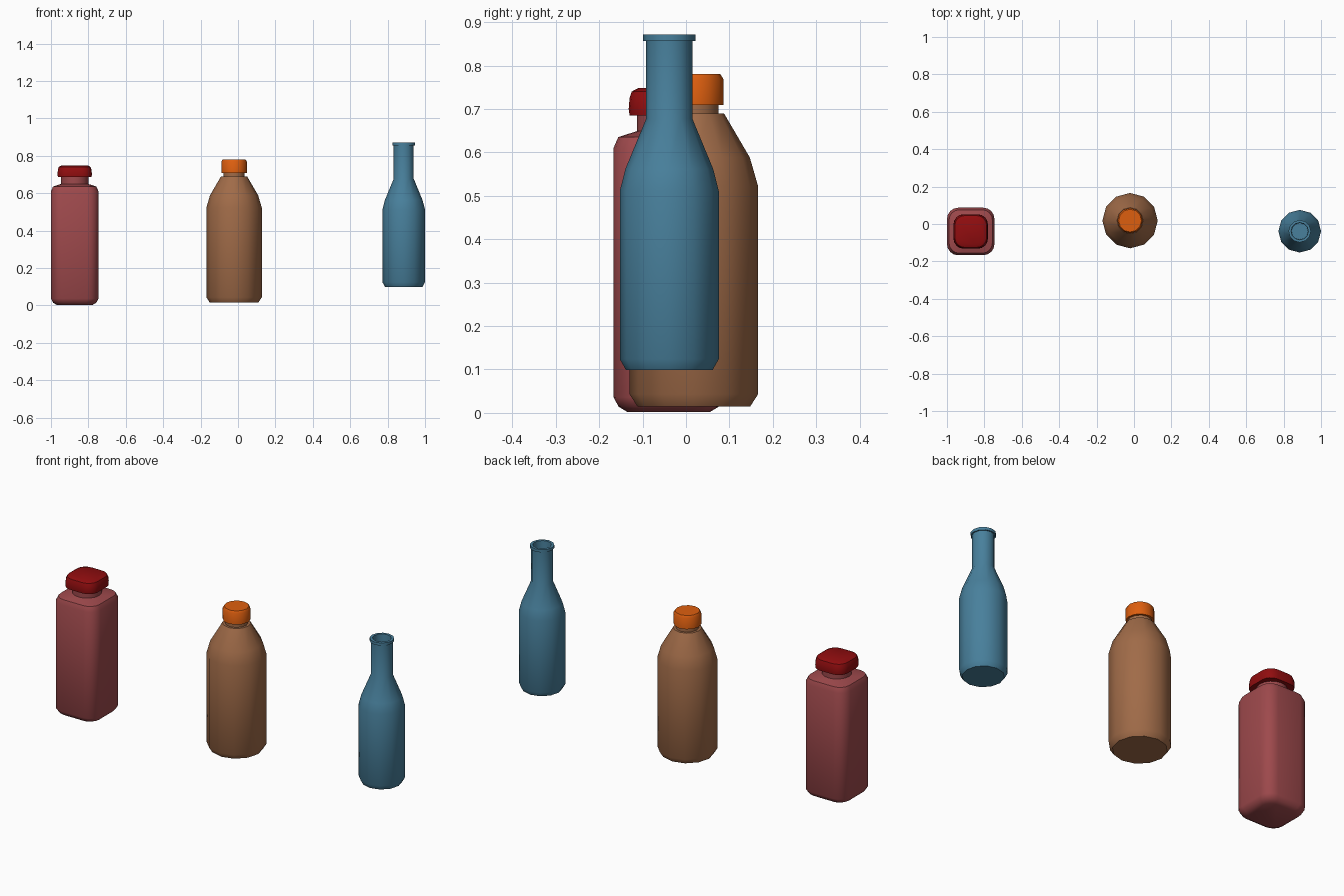
import bpy, bmesh, math

if "Cube" in bpy.data.objects:
    bpy.data.objects.remove(bpy.data.objects["Cube"])


def material(name, rgb):
    """Flat colour from sRGB 0-255 values, stored as linear."""
    lin = [(c / 255 / 12.92) if c < 10 else ((c / 255 + 0.055) / 1.055) ** 2.4 for c in rgb]
    m = bpy.data.materials.new(name)
    m.diffuse_color = (*lin, 1)
    m.use_nodes = True
    m.node_tree.nodes["Principled BSDF"].inputs["Base Color"].default_value = m.diffuse_color
    return m


def ring(half, corner, segs):
    """Rounded square outline; corner == half gives a circle."""
    pts = []
    for q in range(4):
        base = q * math.pi / 2
        sx, sy = [(1, 1), (-1, 1), (-1, -1), (1, -1)][q]
        for i in range(segs + 1):
            a = base + i * math.pi / 2 / segs
            pts.append((sx * (half - corner) + corner * math.cos(a),
                        sy * (half - corner) + corner * math.sin(a)))
    return pts


def loft(name, centre, profile, mat, segs=3, sharp=34):
    """Stack rings given as (z, half width[, corner radius]) and cap both ends."""
    bm = bmesh.new()
    rings = []
    for z, half, *corner in profile:
        rings.append([bm.verts.new((x, y, z))
                      for x, y in ring(half, corner[0] if corner else half, segs)])
    n = len(rings[0])
    for a, b in zip(rings, rings[1:]):
        for i in range(n):
            j = (i + 1) % n
            bm.faces.new((a[i], a[j], b[j], b[i]))
    bm.faces.new(rings[0][::-1])
    bm.faces.new(rings[-1])
    bmesh.ops.remove_doubles(bm, verts=bm.verts, dist=1e-5)
    bmesh.ops.recalc_face_normals(bm, faces=bm.faces)
    for f in bm.faces:
        f.smooth = True
    for e in bm.edges:
        e.smooth = e.calc_face_angle(0) < math.radians(sharp)
    me = bpy.data.meshes.new(name)
    bm.to_mesh(me)
    bm.free()
    me.materials.append(mat)
    ob = bpy.data.objects.new(name, me)
    ob.location = (*centre, 0)
    bpy.context.collection.objects.link(ob)
    return ob


red = material("dusty red", (158, 73, 76))
dark_red = material("dark red", (145, 13, 15))
brown = material("brown", (160, 107, 72))
orange = material("orange", (222, 95, 15))
blue = material("steel blue", (72, 128, 156))

# Square red bottle with a round neck
RED = (-0.873, -0.040)
loft("square_bottle_body", RED, [
    (0.002, 0.095, 0.045), (0.014, 0.115, 0.055), (0.036, 0.127, 0.06),
    (0.610, 0.127, 0.06), (0.635, 0.116, 0.055), (0.649, 0.073, 0.073),
    (0.700, 0.073, 0.073)], red, 4)
loft("square_bottle_cap", RED, [
    (0.685, 0.090, 0.052), (0.700, 0.092, 0.054), (0.725, 0.090, 0.054),
    (0.740, 0.085, 0.053), (0.748, 0.070, 0.048)], dark_red, 4)

# Round brown bottle
BROWN = (-0.021, 0.018)
loft("round_bottle_body", BROWN, [
    (0.015, 0.130), (0.043, 0.148), (0.522, 0.148), (0.588, 0.129),
    (0.689, 0.070), (0.689, 0.057), (0.720, 0.057)], brown)
loft("round_bottle_cap", BROWN, [
    (0.709, 0.068), (0.769, 0.068), (0.780, 0.061)], orange)

# Slim blue bottle, open at the lip
loft("slim_bottle", (0.886, -0.0385), [
    (0.099, 0.100), (0.124, 0.114), (0.511, 0.114), (0.562, 0.101),
    (0.677, 0.0535), (0.856, 0.0535), (0.856, 0.060), (0.871, 0.060),
    (0.871, 0.046), (0.800, 0.044)], blue)
